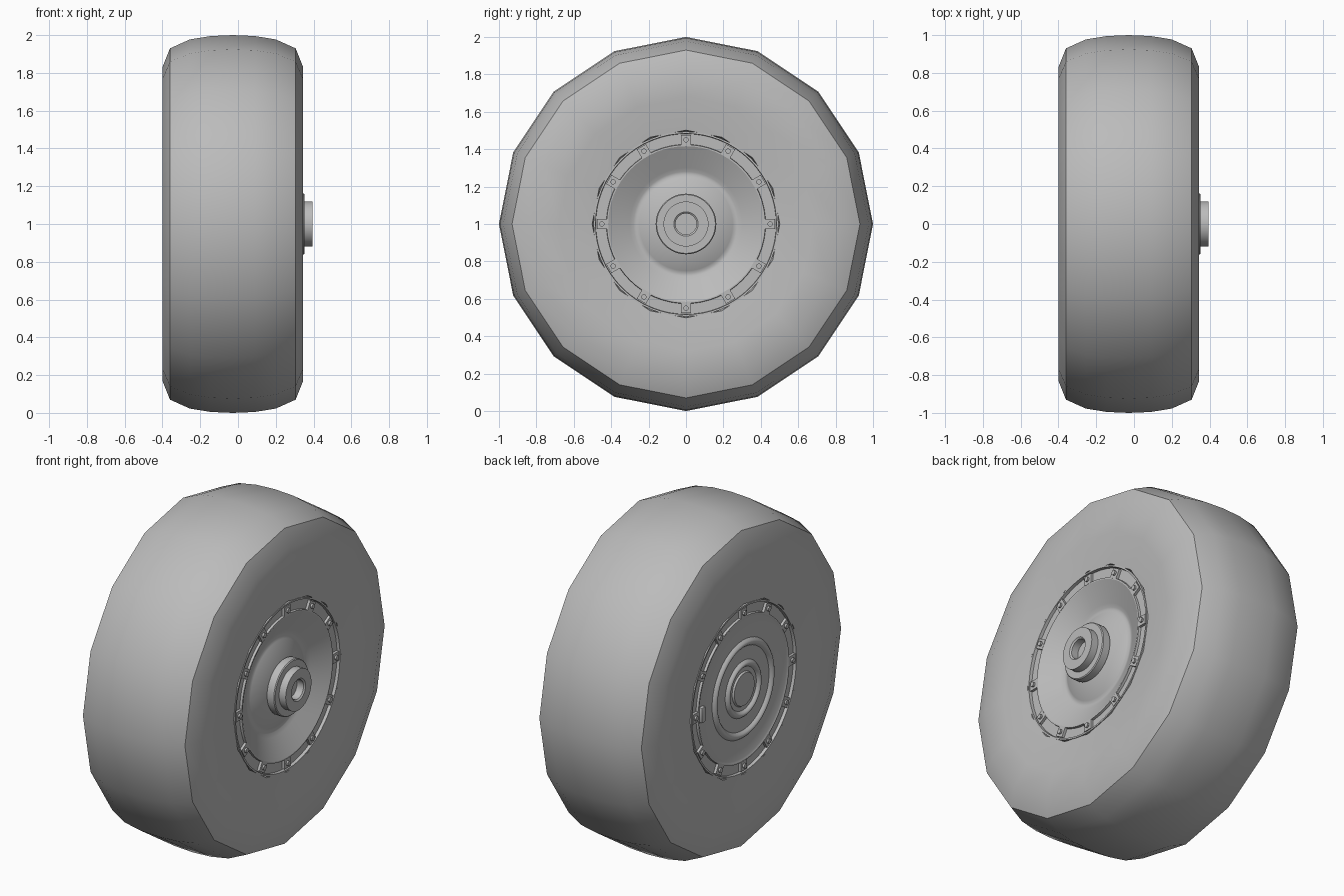
import bpy, bmesh, math
from mathutils import Matrix, Vector

if "Cube" in bpy.data.objects:
    bpy.data.objects.remove(bpy.data.objects["Cube"], do_unlink=True)

grey = bpy.data.materials.new("plain grey")
grey.use_nodes = True
COLOUR = (0.5, 0.5, 0.5, 1)
grey.diffuse_color = COLOUR
grey.node_tree.nodes["Principled BSDF"].inputs["Base Color"].default_value = COLOUR

MID = -0.0275               # middle of the tyre along the axle
AXLE = Vector((0, 0, 1))


def finish(bm, name, angle):
    bmesh.ops.recalc_face_normals(bm, faces=bm.faces)
    mesh = bpy.data.meshes.new(name)
    bm.to_mesh(mesh)
    bm.free()
    mesh.materials.append(grey)
    obj = bpy.data.objects.new(name, mesh)
    bpy.context.collection.objects.link(obj)
    bpy.ops.object.select_all(action='DESELECT')
    obj.select_set(True)
    bpy.context.view_layer.objects.active = obj
    bpy.ops.object.shade_smooth_by_angle(angle=math.radians(angle))
    return obj


def lathe(name, profile, sides, angle=30):
    """Turn (x, radius) points around the axle."""
    bm = bmesh.new()
    verts = [bm.verts.new((x, 0, 1 + r)) for x, r in profile]
    edges = [bm.edges.new(pair) for pair in zip(verts, verts[1:])]
    bmesh.ops.spin(bm, geom=verts + edges, cent=AXLE, axis=(1, 0, 0),
                   angle=math.tau, steps=sides, use_duplicate=False)
    bmesh.ops.remove_doubles(bm, verts=bm.verts, dist=0.0005)
    return finish(bm, name, angle)


def mirrored(half):
    """Reflect a (x, radius) profile about the middle of the tyre."""
    return [(2 * MID - x, r) for x, r in half]


# Tyre: coarse sixteen-sided body with a sharp shoulder
half_tyre = [(MID, 1.0), (0.09, 0.995), (0.20, 0.977), (0.305, 0.93),
             (0.345, 0.83), (0.342, 0.68), (0.322, 0.502), (0.25, 0.49)]
lathe("tyre", mirrored(half_tyre)[:0:-1] + half_tyre, 16, 36)

# Rim flanges: two lips with a shallow channel between them
flange = [(0.22, 0.494), (0.326, 0.494), (0.326, 0.484), (0.308, 0.482),
          (0.308, 0.426), (0.322, 0.424), (0.322, 0.416)]
lathe("left_rim_flange", flange, 64)
lathe("right_rim_flange", mirrored(flange), 64)

# Left wheel dish, falling to a rounded valley and rising to the hub
lathe("left_dish", [(0.322, 0.416), (0.262, 0.30), (0.252, 0.28), (0.249, 0.265),
                    (0.256, 0.25), (0.30, 0.15), (0.30, 0.13)], 64, 40)

# Hub collar, boss and bored end
lathe("hub", [(0.30, 0.13), (0.30, 0.158), (0.306, 0.162), (0.347, 0.162),
              (0.352, 0.157), (0.352, 0.120), (0.395, 0.120), (0.395, 0.065),
              (0.388, 0.056), (0.345, 0.056), (0.345, 0)], 48)

# Right cover plate with two pressed rings and a centre cap
cover = [(0.322, 0.416), (0.316, 0.405), (0.316, 0.287)]
for outer, inner in ((0.287, 0.243), (0.165, 0.125)):
    for step in range(9):
        t = step / 8
        cover.append((0.316 + 0.018 * math.sin(math.pi * t),
                      outer + (inner - outer) * t))
cover += [(0.316, 0.10), (0.326, 0.094), (0.326, 0)]
lathe("right_cover", mirrored(cover), 64, 35)


# Bolt pads and bolts around both flanges
def add_box(bm, centre, size, turn):
    bmesh.ops.create_cube(bm, size=1, matrix=turn @ Matrix.Translation(centre)
                          @ Matrix.Diagonal((*size, 1)))


def add_bolt(bm, x, radius, depth, turn):
    place = Matrix.Translation((x, 0, 0.45)) @ Matrix.Rotation(math.pi / 2, 4, 'Y')
    bmesh.ops.create_cone(bm, cap_ends=True, segments=12, radius1=radius,
                          radius2=radius, depth=depth, matrix=turn @ place)


for side, label in ((1, "left"), (-1, "right")):
    pads, bolts = bmesh.new(), bmesh.new()
    for i in range(12):
        turn = (Matrix.Translation((MID, 0, 1))
                @ Matrix.Rotation(math.tau * i / 12, 4, 'X'))
        add_box(pads, (side * 0.340, 0, 0.449), (0.022, 0.056, 0.056), turn)
        add_bolt(bolts, side * 0.352, 0.014, 0.02, turn)
    finish(pads, label + "_bolt_pads", 30)
    finish(bolts, label + "_bolts", 30)

# Valve block near the edge of the right cover
valve = bmesh.new()
add_box(valve, (2 * MID - 0.318, 0.39, 0), (0.036, 0.035, 0.09),
        Matrix.Translation(AXLE))
bmesh.ops.bevel(valve, geom=valve.edges[:], offset=0.006, segments=2,
                affect='EDGES', profile=0.5)
finish(valve, "valve", 30)
